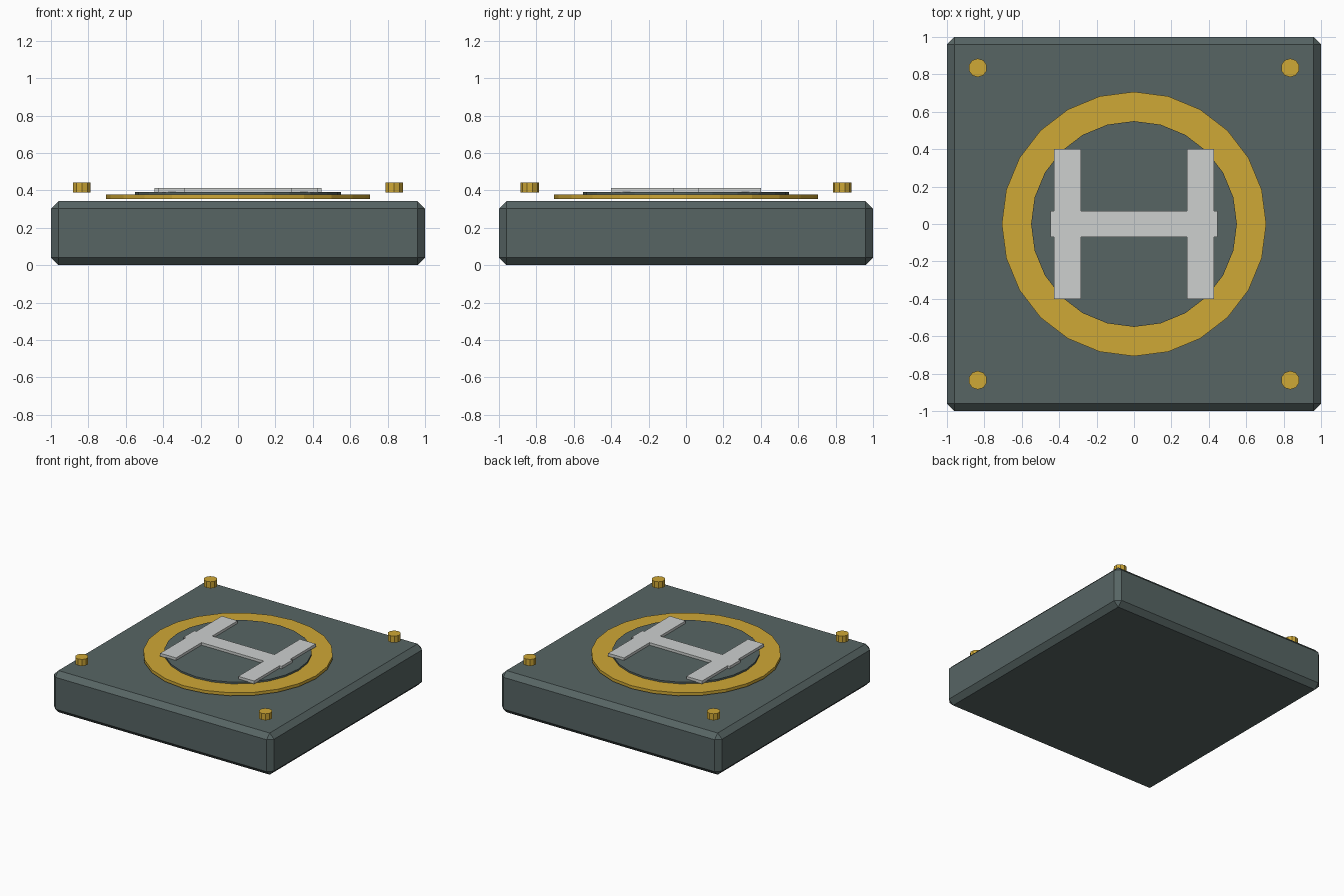
import bpy
import bmesh
from math import pi, sin, cos

cube = bpy.data.objects.get("Cube")
if cube:
    bpy.data.objects.remove(cube, do_unlink=True)


def material(name, rgb):
    """Flat material from 0-255 display values, stored as linear."""
    colour = [((c / 255 + 0.055) / 1.055) ** 2.4 for c in rgb] + [1]
    mat = bpy.data.materials.new(name)
    mat.use_nodes = True
    mat.diffuse_color = colour
    bsdf = mat.node_tree.nodes["Principled BSDF"]
    bsdf.inputs["Base Color"].default_value = colour
    bsdf.inputs["Roughness"].default_value = 0.8
    return mat


slate = material("slate grey", (87, 101, 100))
gold = material("gold", (207, 168, 54))
pale = material("pale grey", (205, 208, 207))


def prism(name, outline, bottom, top, mat):
    """Closed outline extruded between two heights."""
    bm = bmesh.new()
    lower = [bm.verts.new((x, y, bottom)) for x, y in outline]
    upper = [bm.verts.new((x, y, top)) for x, y in outline]
    bm.faces.new(lower[::-1])
    bm.faces.new(upper)
    for i in range(len(outline)):
        bm.faces.new((lower[i - 1], lower[i], upper[i], upper[i - 1]))
    bmesh.ops.recalc_face_normals(bm, faces=bm.faces[:])
    mesh = bpy.data.meshes.new(name)
    bm.to_mesh(mesh)
    bm.free()
    mesh.materials.append(mat)
    obj = bpy.data.objects.new(name, mesh)
    bpy.context.collection.objects.link(obj)
    return obj


def disc(name, radius, sides, bottom, top, mat, x=0, y=0):
    """Flat-sided cylinder with one corner facing the back."""
    angles = [pi / 2 + 2 * pi * i / sides for i in range(sides)]
    outline = [(radius * cos(a), radius * sin(a)) for a in angles]
    obj = prism(name, outline, bottom, top, mat)
    obj.location = (x, y, 0)


# Chamfered slab
slab = prism("pad_slab", [(-1, -1), (1, -1), (1, 1), (-1, 1)], 0, 0.342, slate)
bevel = slab.modifiers.new("chamfer", "BEVEL")
bevel.width = 0.04
bevel.segments = 1

# Stacked discs, leaving a gold ring visible
disc("gold_ring", 0.707, 24, 0.353, 0.378, gold)
disc("inner_disc", 0.55, 24, 0.375, 0.392, slate)

# Landing mark: two bars joined by a crossbar that pokes out slightly
inner, outer, tip, half, end = 0.283, 0.427, 0.447, 0.07, 0.4
quarter = [(tip, half), (outer, half), (outer, end), (inner, end), (inner, half)]
back = quarter + [(-x, y) for x, y in reversed(quarter)]
front = [(x, -y) for x, y in reversed(back)]
prism("landing_mark", back + front, 0.388, 0.413, pale)

# Corner lamps
for sx, side in ((-1, "right"), (1, "left")):
    for sy, depth in ((-1, "front"), (1, "back")):
        disc(f"{depth}_{side}_lamp", 0.05, 10, 0.388, 0.442, gold, 0.835 * sx, 0.835 * sy)
